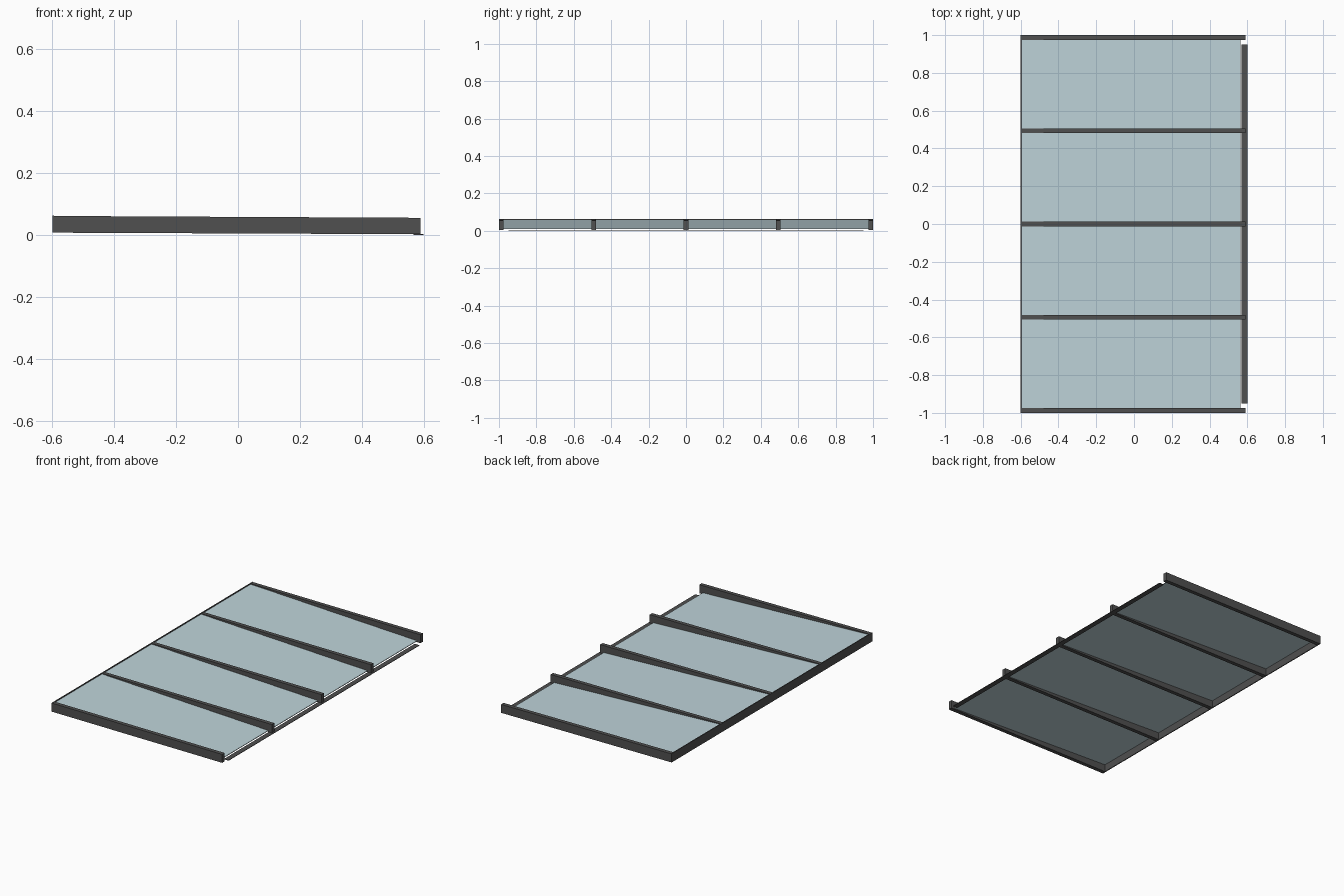
import bpy, math
from mathutils import Matrix

if "Cube" in bpy.data.objects:
    bpy.data.objects.remove(bpy.data.objects["Cube"])

# Materials
def material(name, color):
    m = bpy.data.materials.new(name)
    m.diffuse_color = color
    m.use_nodes = True
    m.node_tree.nodes["Principled BSDF"].inputs["Base Color"].default_value = m.diffuse_color
    return m

frame = material("dark_frame", (0.08, 0.08, 0.08, 1))
glass = material("pale_glass", (0.52, 0.66, 0.70, 0.7))

# Box profile in the x-z plane, extruded along y
def prism(name, profile, y0, y1, mat):
    n = len(profile)
    verts = [(x, y, z) for y in (y0, y1) for x, z in profile]
    faces = [tuple(range(n)), tuple(reversed(range(n, 2 * n)))]
    faces += [(i, i + n, (i + 1) % n + n, (i + 1) % n) for i in range(n)]
    mesh = bpy.data.meshes.new(name)
    mesh.from_pydata(verts, [], faces)
    mesh.materials.append(mat)
    obj = bpy.data.objects.new(name, mesh)
    bpy.context.collection.objects.link(obj)
    return obj

# Five rafters, very slightly inclined
half = 0.0125
for i in range(5):
    y = (i - 2) * 0.49375
    prism(f"rafter_{i + 1}",
          [(-0.6, 0.008), (0.59, 0.003), (0.59, 0.056), (-0.6, 0.062)],
          y - half, y + half, frame)

# Wall plate along the high edge
prism("wall_plate", [(-0.6, 0.008), (-0.594, 0.008), (-0.594, 0.063), (-0.6, 0.063)],
      -1, 1, frame)

# Flat strip under the low edge
prism("front_strip", [(0.568, 0), (0.6, 0), (0.6, 0.003), (0.568, 0.003)],
      -0.95, 0.95, frame)

# Four glass panes sloping from the wall plate to the low edge
for i in range(4):
    y = (i - 2) * 0.49375
    prism(f"glass_pane_{i + 1}",
          [(-0.594, 0.054), (0.565, 0.008), (0.565, 0.012), (-0.594, 0.058)],
          y + half, y + 0.49375 - half, glass)
